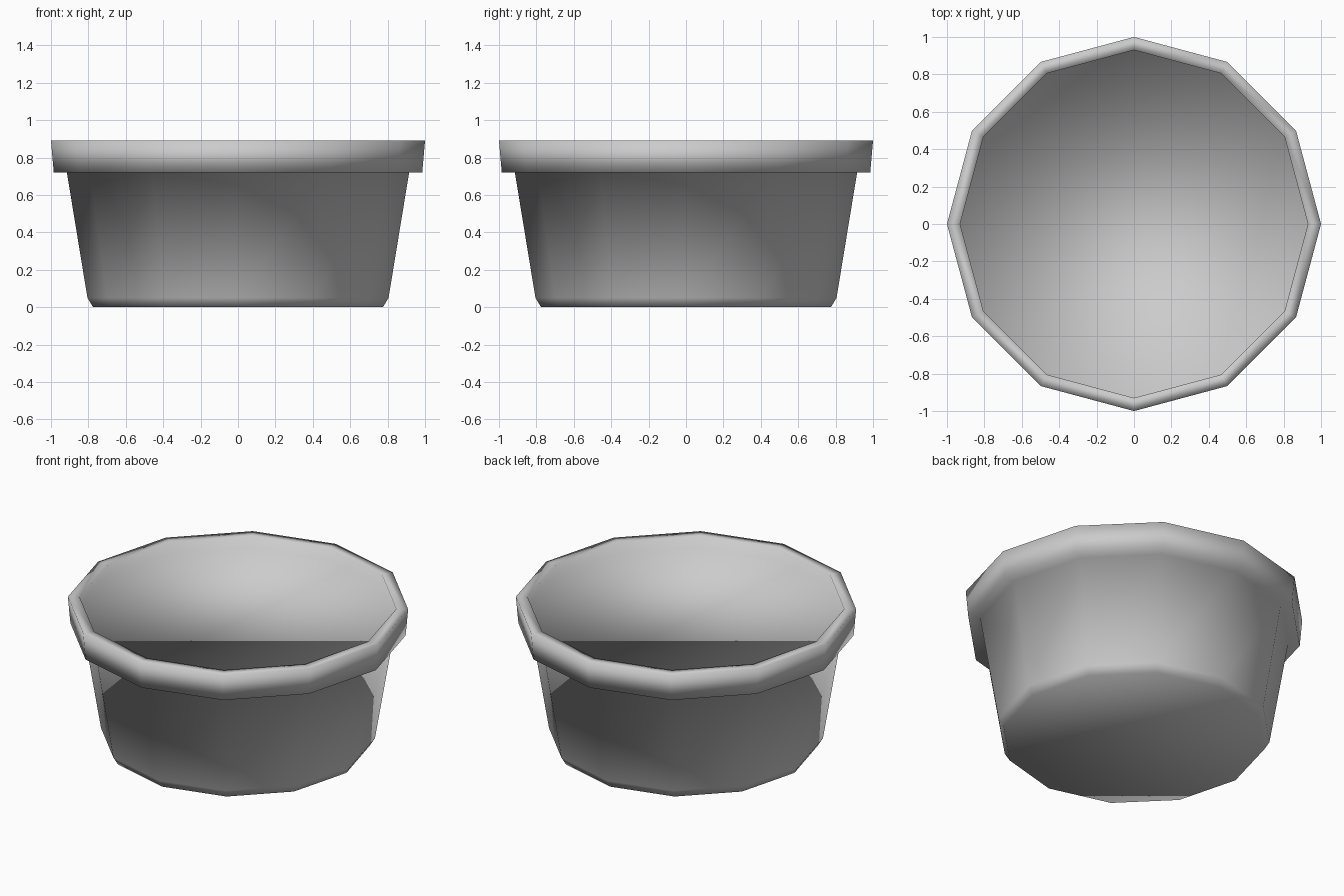
import bpy
import bmesh
from math import cos, sin, tau

SIDES = 12

old = bpy.data.objects.get("Cube")
if old:
    bpy.data.objects.remove(old, do_unlink=True)

# Plain grey material
grey = bpy.data.materials.new("light_grey")
grey.use_nodes = True
colour = (0.6, 0.6, 0.6, 1)
grey.diffuse_color = colour
grey.node_tree.nodes["Principled BSDF"].inputs["Base Color"].default_value = colour

# Radius and height of each ring, from the base up over the rim to the fill
profile = [
    (0.775, 0.0),    # base
    (0.805, 0.05),   # bevelled foot
    (0.915, 0.72),   # top of the wall
    (0.985, 0.72),   # rim underside
    (1.0, 0.89),     # rim outer edge
    (0.93, 0.89),    # rim inner edge
    (0.93, 0.82),    # fill level
]

bm = bmesh.new()
rings = [[bm.verts.new((r * cos(tau * i / SIDES), r * sin(tau * i / SIDES), z))
          for i in range(SIDES)] for r, z in profile]

# Bridge neighbouring rings
for low, high in zip(rings, rings[1:]):
    for i in range(SIDES):
        j = (i + 1) % SIDES
        bm.faces.new((low[i], low[j], high[j], high[i]))

# Close the base and the fill
bm.faces.new(rings[0][::-1])
bm.faces.new(rings[-1])

for face in bm.faces:
    face.smooth = True

mesh = bpy.data.meshes.new("pot")
bm.to_mesh(mesh)
bm.free()
mesh.materials.append(grey)
pot = bpy.data.objects.new("pot", mesh)
bpy.context.collection.objects.link(pot)
